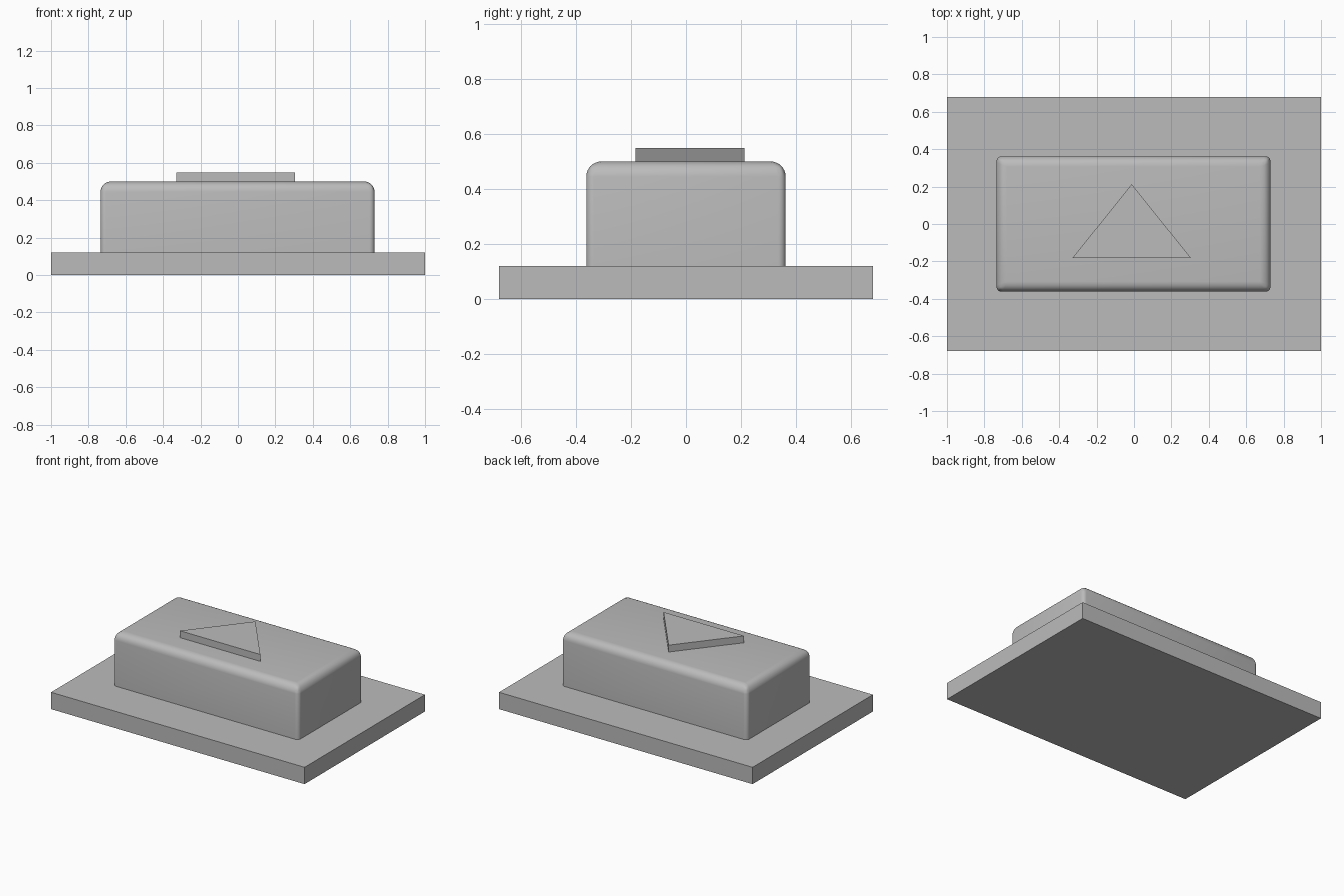
import bpy, bmesh, math

if "Cube" in bpy.data.objects:
    bpy.data.objects.remove(bpy.data.objects["Cube"])

grey = bpy.data.materials.new("plain grey")
grey.diffuse_color = (0.5, 0.5, 0.5, 1)
grey.use_nodes = True
grey.node_tree.nodes["Principled BSDF"].inputs["Base Color"].default_value = grey.diffuse_color


def prism(name, outline, z0, z1):
    """Extrude a counter-clockwise outline from z0 to z1."""
    bm = bmesh.new()
    face = bm.faces.new([bm.verts.new((x, y, z0)) for x, y in outline])
    new = bmesh.ops.extrude_face_region(bm, geom=[face], use_keep_orig=True)["geom"]
    for v in new:
        if isinstance(v, bmesh.types.BMVert):
            v.co.z = z1
    bmesh.ops.recalc_face_normals(bm, faces=bm.faces)
    mesh = bpy.data.meshes.new(name)
    bm.to_mesh(mesh)
    bm.free()
    mesh.materials.append(grey)
    obj = bpy.data.objects.new(name, mesh)
    bpy.context.collection.objects.link(obj)
    return obj


def rectangle(x0, x1, y0, y1):
    return [(x0, y0), (x1, y0), (x1, y1), (x0, y1)]


# Base slab
prism("base_plate", rectangle(-1, 1, -0.678, 0.678), 0, 0.12)

# Block with wide rounding on the top rim and tighter upright corners
block = prism("rounded_block", rectangle(-0.735, 0.73, -0.362, 0.362), 0.12, 0.5)
weights = block.data.attributes.new("bevel_weight_edge", "FLOAT", "EDGE")
for edge in block.data.edges:
    heights = [block.data.vertices[i].co.z for i in edge.vertices]
    if min(heights) > 0.4:
        weights.data[edge.index].value = 1.0
    elif max(heights) > 0.4:
        weights.data[edge.index].value = 0.5
bevel = block.modifiers.new("rounding", "BEVEL")
bevel.limit_method = "WEIGHT"
bevel.width = 0.055
bevel.segments = 8
bpy.context.view_layer.objects.active = block
block.select_set(True)
bpy.ops.object.modifier_apply(modifier=bevel.name)
bpy.ops.object.shade_smooth_by_angle(angle=math.radians(35))

# Raised triangle on top
prism("triangle_plate", [(-0.33, -0.183), (0.305, -0.183), (-0.012, 0.213)], 0.5, 0.549)
